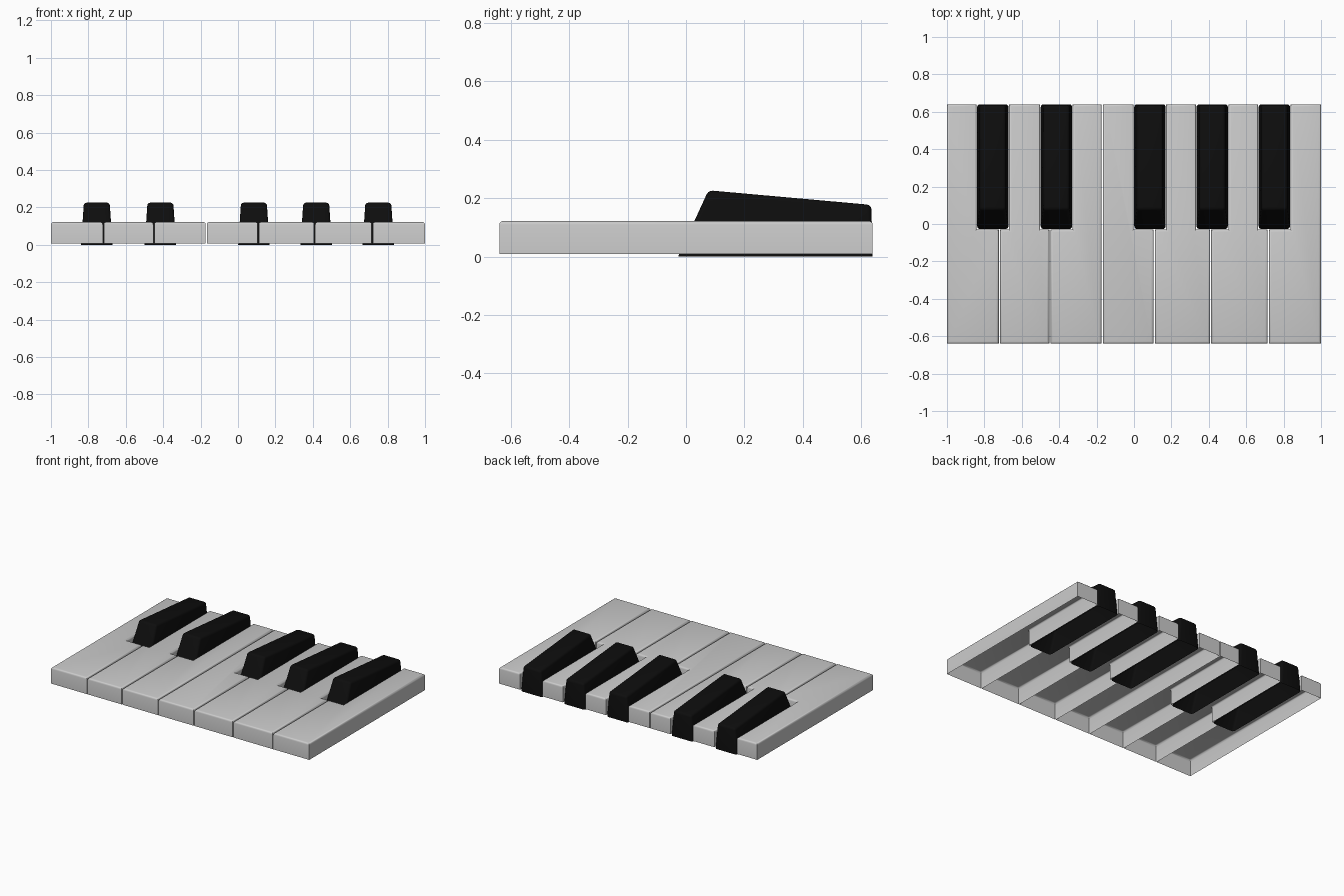
import bpy
import bmesh

if "Cube" in bpy.data.objects:
    bpy.data.objects.remove(bpy.data.objects["Cube"])

Y_FRONT, Y_BACK, Y_NOTCH = -0.64, 0.64, -0.03
WHITE_BOTTOM, WHITE_TOP = 0.008, 0.122
GAP, NOTCH_HALF = 0.003, 0.087

splits = [-1, -0.72, -0.45, -0.17, 0.108, 0.41, 0.718, 1]
# Sharp key centre lying over each split (None where two white keys meet fully)
sharps = [None, -0.755, -0.415, None, 0.085, 0.418, 0.75, None]

black = bpy.data.materials.new("black_lacquer")
black.diffuse_color = (0.004, 0.004, 0.004, 1)
black.use_nodes = True
black.node_tree.nodes["Principled BSDF"].inputs["Base Color"].default_value = black.diffuse_color


def finish(bm, name, material=None):
    bmesh.ops.recalc_face_normals(bm, faces=bm.faces)
    mesh = bpy.data.meshes.new(name)
    bm.to_mesh(mesh)
    bm.free()
    obj = bpy.data.objects.new(name, mesh)
    bpy.context.collection.objects.link(obj)
    if material:
        mesh.materials.append(material)
    bpy.ops.object.select_all(action='DESELECT')
    obj.select_set(True)
    bpy.context.view_layer.objects.active = obj
    bpy.ops.object.shade_smooth_by_angle(angle=0.7)
    return obj


def shell(bottom, top):
    """Open-bottomed shell joining two matching outlines."""
    bm = bmesh.new()
    low = [bm.verts.new(p) for p in bottom]
    high = [bm.verts.new(p) for p in top]
    n = len(low)
    for i in range(n):
        j = (i + 1) % n
        bm.faces.new((low[i], low[j], high[j], high[i]))
    cap = bm.faces.new(high)
    bmesh.ops.recalc_face_normals(bm, faces=bm.faces)
    return bm, cap


# White keys: hollow slabs notched around the sharps, rounded upper rim
for i in range(7):
    left = splits[i] + (GAP if i > 0 else 0)
    right = splits[i + 1] - (GAP if i < 6 else 0)
    outline = [(left, Y_FRONT), (right, Y_FRONT)]
    if sharps[i + 1] is not None:
        x = sharps[i + 1] - NOTCH_HALF
        outline += [(right, Y_NOTCH), (x, Y_NOTCH), (x, Y_BACK)]
    else:
        outline += [(right, Y_BACK)]
    if sharps[i] is not None:
        x = sharps[i] + NOTCH_HALF
        outline += [(x, Y_BACK), (x, Y_NOTCH), (left, Y_NOTCH)]
    else:
        outline += [(left, Y_BACK)]
    bm, cap = shell([(x, y, WHITE_BOTTOM) for x, y in outline],
                    [(x, y, WHITE_TOP) for x, y in outline])
    bmesh.ops.bevel(bm, geom=list(cap.edges), offset=0.013, segments=3,
                    profile=0.5, affect='EDGES')
    finish(bm, f"white_key_{i + 1}")

# Black keys: tapered shells with a raked front and back-sloping top
for i, cx in enumerate(c for c in sharps if c is not None):
    wb, wt = 0.084, 0.069
    bm, cap = shell(
        [(cx - wb, -0.027, 0), (cx + wb, -0.027, 0),
         (cx + wb, Y_BACK, 0), (cx - wb, Y_BACK, 0)],
        [(cx - wt, 0.077, 0.227), (cx + wt, 0.077, 0.227),
         (cx + wt, 0.635, 0.177), (cx - wt, 0.635, 0.177)])
    edges = [e for e in bm.edges if not e.is_boundary]
    bmesh.ops.bevel(bm, geom=edges, offset=0.015, segments=3,
                    profile=0.5, affect='EDGES')
    finish(bm, f"black_key_{i + 1}", black)
